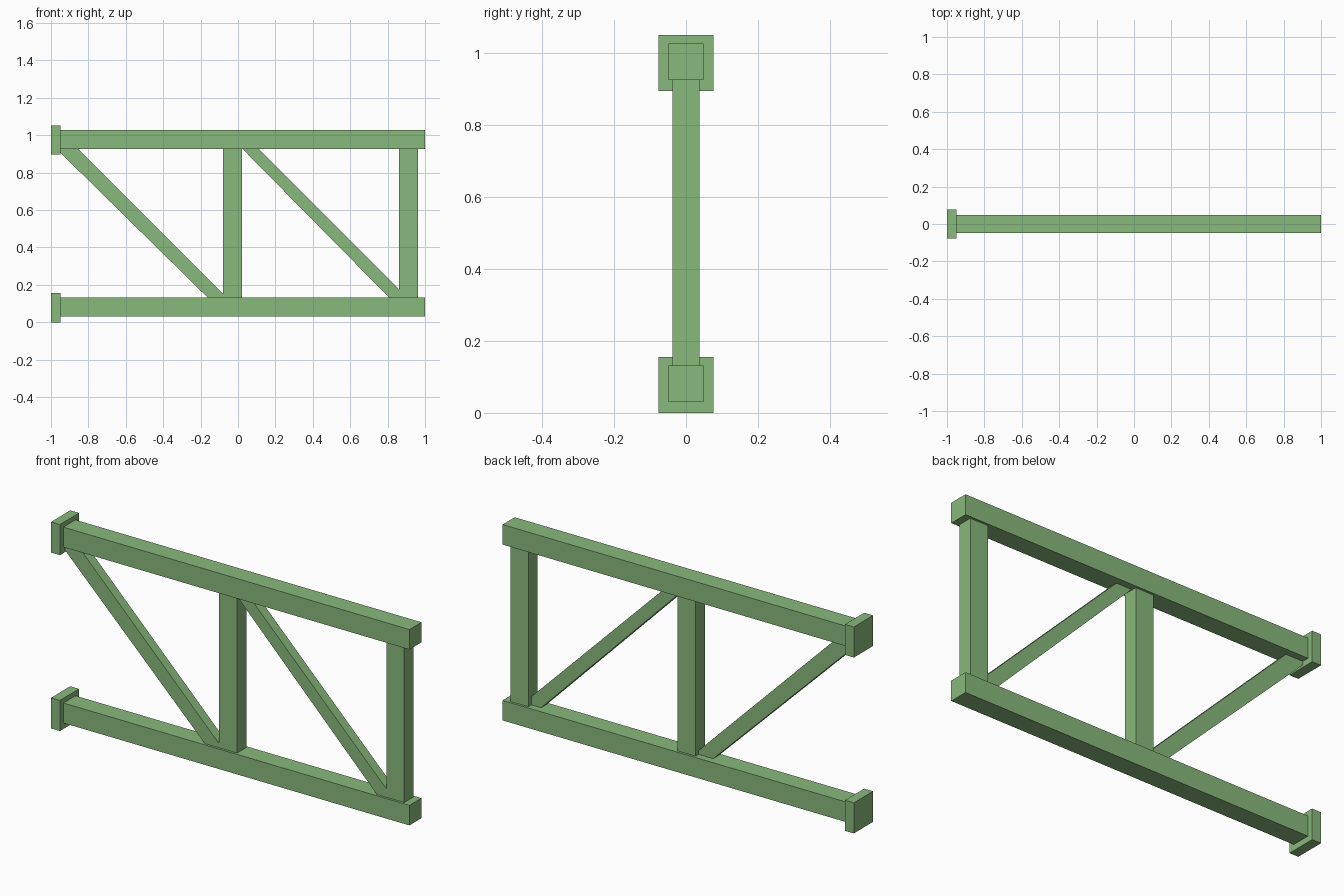
import bpy
import bmesh

default = bpy.data.objects.get("Cube")
if default:
    bpy.data.objects.remove(default, do_unlink=True)

# Single painted-steel colour
green = bpy.data.materials.new("soft_green")
green.use_nodes = True
colour = (0.25, 0.48, 0.2, 1)
green.diffuse_color = colour
green.node_tree.nodes["Principled BSDF"].inputs["Base Color"].default_value = colour


def prism(name, outline, y0, y1):
    """Extrude an x-z outline from y0 to y1."""
    bm = bmesh.new()
    face = bm.faces.new([bm.verts.new((x, y0, z)) for x, z in outline])
    grown = bmesh.ops.extrude_face_region(bm, geom=[face])["geom"]
    moved = [v for v in grown if isinstance(v, bmesh.types.BMVert)]
    bmesh.ops.translate(bm, verts=moved, vec=(0, y1 - y0, 0))
    bmesh.ops.recalc_face_normals(bm, faces=bm.faces)
    mesh = bpy.data.meshes.new(name)
    bm.to_mesh(mesh)
    bm.free()
    mesh.materials.append(green)
    obj = bpy.data.objects.new(name, mesh)
    bpy.context.collection.objects.link(obj)
    return obj


def box(name, x0, x1, z0, z1, half_depth):
    return prism(name, [(x0, z0), (x1, z0), (x1, z1), (x0, z1)],
                 -half_depth, half_depth)


PLATE_X = -0.95
LOW, HIGH = 0.13, 0.93
POST_HALF = 0.037

# Horizontal chords with square end plates
for label, base in (("lower", 0.0), ("upper", 0.896)):
    box(label + "_chord", PLATE_X, 1.0, base + 0.03, base + 0.132, 0.0485)
    box(label + "_end_plate", -1.0, PLATE_X, base, base + 0.156, 0.077)

# Vertical posts
for label, x in (("middle", -0.08), ("end", 0.862)):
    box(label + "_post", x, x + 0.101, LOW, HIGH, POST_HALF)

# Diagonal braces, flush with the front of the posts and trimmed at the joints
prism("left_brace", [(PLATE_X, HIGH), (-0.858, HIGH), (-0.08, 0.152),
                     (-0.08, LOW), (-0.16, LOW), (PLATE_X, 0.907)],
      -POST_HALF, 0.013)
prism("right_brace", [(0.021, HIGH), (0.107, HIGH), (0.862, 0.175),
                      (0.862, LOW), (0.81, LOW)],
      -POST_HALF, 0.013)
